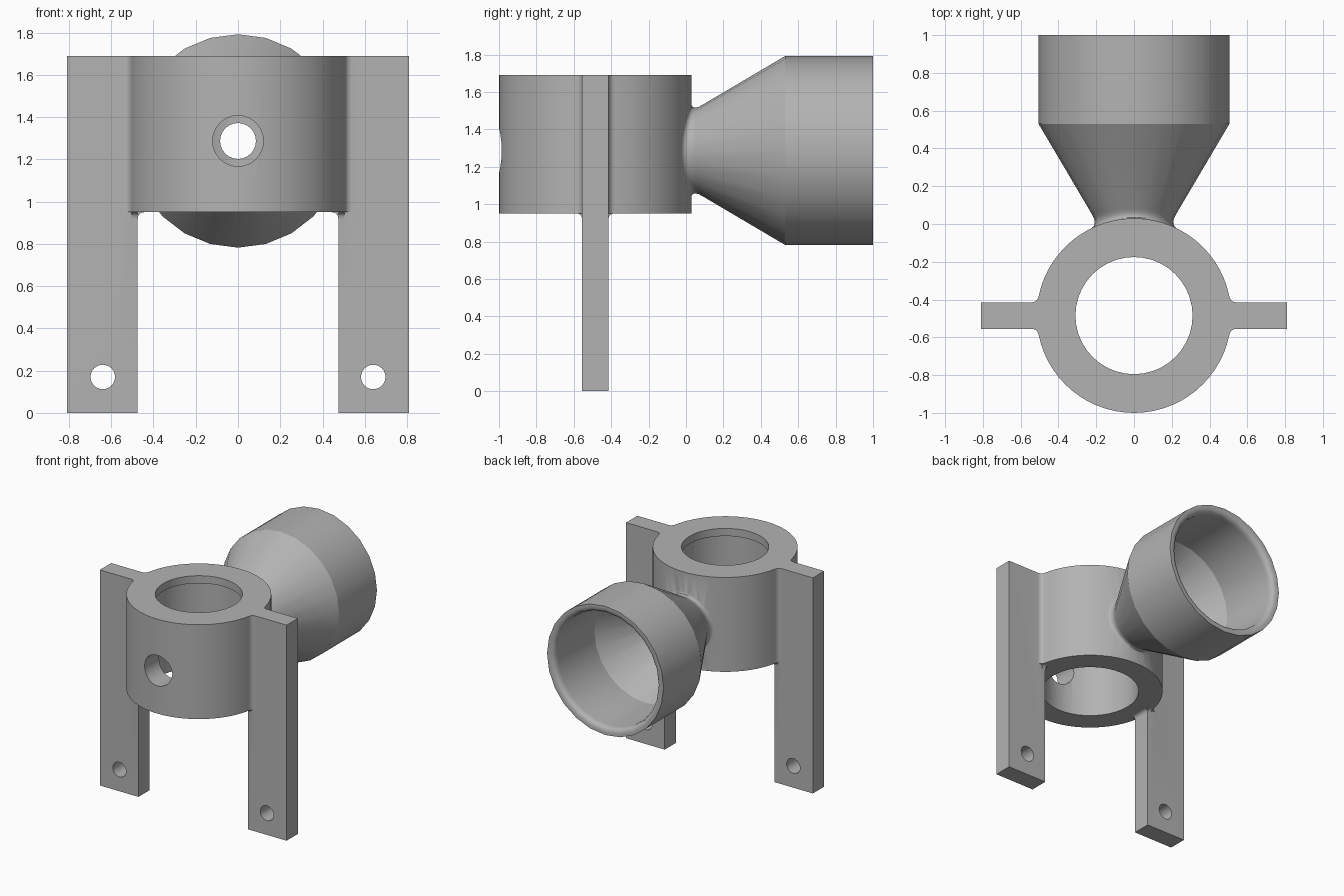
import bpy, bmesh, math
from mathutils import Vector

if "Cube" in bpy.data.objects:
    bpy.data.objects.remove(bpy.data.objects["Cube"], do_unlink=True)

CY = -0.485                 # collar axis, y
COLLAR_R = 0.515
BOTTOM, TOP = 0.95, 1.69    # collar height range
AXIS_Z = 1.287              # funnel axis height
HALF = 0.07                 # half thickness of the posts
SLOPE = 0.59                # funnel wall slope


def finish(name, bm):
    bmesh.ops.recalc_face_normals(bm, faces=bm.faces)
    mesh = bpy.data.meshes.new(name)
    bm.to_mesh(mesh)
    bm.free()
    obj = bpy.data.objects.new(name, mesh)
    bpy.context.collection.objects.link(obj)
    return obj


def loft(name, rings):
    """Closed solid through a list of equal-length point rings."""
    bm = bmesh.new()
    rows = [[bm.verts.new(p) for p in ring] for ring in rings]
    n = len(rows[0])
    for a, b in zip(rows, rows[1:]):
        for i in range(n):
            j = (i + 1) % n
            bm.faces.new((a[i], a[j], b[j], b[i]))
    bm.faces.new(rows[0])
    bm.faces.new(rows[-1])
    return finish(name, bm)


def prism(name, outline, place, lo, hi):
    return loft(name, [[place(u, v, w) for u, v in outline] for w in (lo, hi)])


def circle(r, n, cu=0, cv=0):
    return [(cu + r * math.cos(math.tau * i / n), cv + r * math.sin(math.tau * i / n))
            for i in range(n)]


def curve(p0, p1, p2, steps=6):
    """Fillet curve from p0 to p2 with its corner at p1."""
    p0, p1, p2 = Vector(p0), Vector(p1), Vector(p2)
    return [tuple(p0 * (1 - t) ** 2 + p1 * 2 * t * (1 - t) + p2 * t * t)
            for t in (i / steps for i in range(steps + 1))]


def combine(target, tool, operation):
    mod = target.modifiers.new(operation, 'BOOLEAN')
    mod.operation, mod.solver, mod.object = operation, 'EXACT', tool
    bpy.context.view_layer.objects.active = target
    bpy.ops.object.modifier_apply(modifier=mod.name)
    bpy.data.objects.remove(tool, do_unlink=True)


def along_z(u, v, w): return (u, CY + v, w)
def along_y(u, v, w): return (u, w, v)


# Collar
bracket = prism("collar_bracket", circle(COLLAR_R, 64), along_z, BOTTOM, TOP)
adds, cuts = [], []

# Posts with filleted webs, mirrored left and right
for side in (1, -1):
    def up(u, v, w): return (side * u, CY + v, w)
    def deep(u, v, w): return (side * u, CY + w, v)

    post = [(0.475, -HALF), (0.81, -HALF), (0.81, HALF), (0.475, HALF)]
    adds.append(prism("post", post, up, 0, TOP))

    flare = [(0.45, 0.105)] + curve((0.504, 0.105), (0.511, HALF), (0.545, HALF))
    web = flare + [(u, -v) for u, v in reversed(flare)]
    adds.append(prism("web", web, up, BOTTOM, TOP))

    # Fillets under the collar: inner face, then front and back faces
    inner = curve((0.475, 0.915), (0.475, BOTTOM), (0.44, BOTTOM))
    inner += [(0.44, 0.97), (0.49, 0.97), (0.49, 0.915)]
    adds.append(prism("inner_fillet", inner, deep, -HALF, HALF))
    for face in (1, -1):
        under = curve((HALF, 0.915), (HALF, BOTTOM), (0.105, BOTTOM))
        under += [(0.105, 0.97), (0.05, 0.97), (0.05, 0.915)]
        adds.append(prism("outer_fillet", under,
                          lambda u, v, w: (side * w, CY + face * u, v), 0.475, 0.503))

    # Screw hole near the foot
    cuts.append(prism("screw_hole", circle(0.058, 24, side * 0.64, 0.17), along_y, -0.8, -0.2))


# Funnel outer skin, flared onto the curved collar wall
def wall_y(x):
    return CY + math.sqrt(COLLAR_R ** 2 - x * x)


def cone_r(y):
    return 0.505 - SLOPE * (0.53 - y)


columns = []
SIDES = 24
for i in range(SIDES):
    a = math.tau * i / SIDES
    c, s = math.cos(a), math.sin(a)
    r = 0.2
    for _ in range(12):
        r = cone_r(wall_y(r * c))
    y = wall_y(r * c)
    foot = r + 0.045
    profile = [(0.19, -0.09), (foot - 0.02, wall_y(foot * c) - 0.025)]
    profile += curve((foot, wall_y(foot * c) - 0.002), (r, y), (cone_r(y + 0.055), y + 0.055))
    profile += [(0.505, 0.53), (0.505, 1.0)]
    columns.append([(pr * c, py, AXIS_Z + pr * s) for pr, py in profile])
adds.append(loft("funnel", [list(ring) for ring in zip(*columns)]))

# Funnel cavity: narrow throat, cone, straight cup and rounded lip
cavity = [(0.085, -0.4), (0.085, -0.11), (0.445, 0.5)]
cavity += curve((0.445, 0.95), (0.445, 1.0), (0.49, 1.0), 5) + [(0.49, 1.1)]
cuts.append(loft("cavity", [[along_y(u, v, y) for u, v in circle(r, SIDES, 0, AXIS_Z)]
                            for r, y in cavity]))

# Collar bore with a narrower lip at the top, and the front hole
cuts.append(prism("bore", circle(0.345, 40), along_z, 0.8, 1.63))
cuts.append(prism("lip_bore", circle(0.31, 40), along_z, 1.5, 1.8))
cuts.append(prism("front_hole", circle(0.12, 32, 0, AXIS_Z), along_y, -1.2, -0.6))

for part in adds:
    combine(bracket, part, 'UNION')
for cutter in cuts:
    combine(bracket, cutter, 'DIFFERENCE')

# Single grey finish
grey = bpy.data.materials.new("plain_grey")
grey.use_nodes = True
colour = (0.45, 0.45, 0.45, 1)
grey.diffuse_color = colour
grey.node_tree.nodes["Principled BSDF"].inputs["Base Color"].default_value = colour
bracket.data.materials.clear()
bracket.data.materials.append(grey)

bpy.ops.object.select_all(action='DESELECT')
bracket.select_set(True)
bpy.context.view_layer.objects.active = bracket
bpy.ops.object.shade_smooth_by_angle(angle=math.radians(29))
